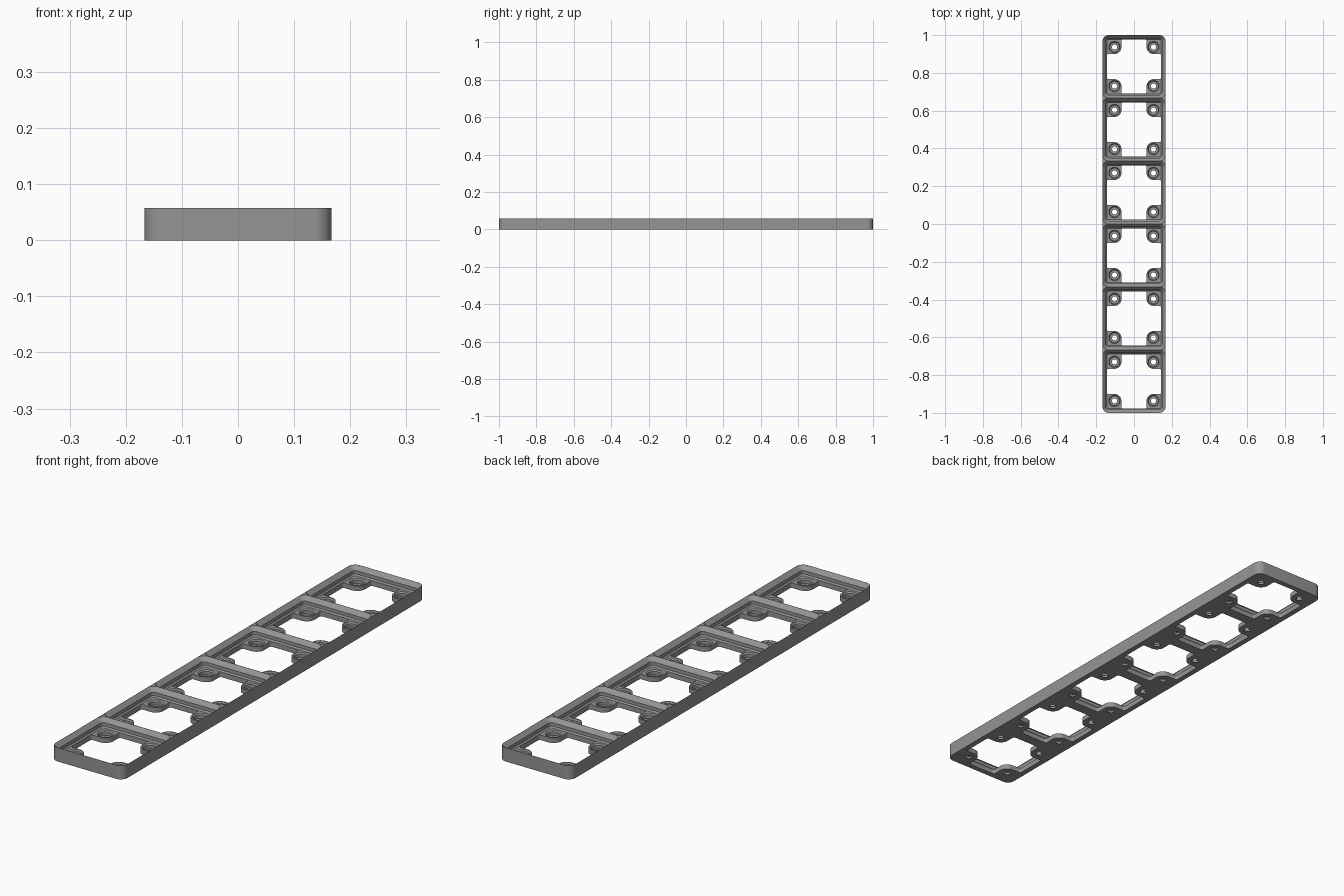
import bpy, bmesh
from math import sin, cos, radians, pi

if "Cube" in bpy.data.objects:
    bpy.data.objects.remove(bpy.data.objects["Cube"])

S = 2 / 252            # millimetres to units
CELL, CELLS = 42, 6
FLOOR, TOP = 2.65, 7.3
PAD = 4.6              # radius of the pad around each hole
CENTRES = [(i - (CELLS - 1) / 2) * CELL for i in range(CELLS)]


def arc(cx, cy, r, a0, a1, n=8):
    return [(cx + r * cos(radians(a0 + (a1 - a0) * i / n)),
             cy + r * sin(radians(a0 + (a1 - a0) * i / n))) for i in range(n + 1)]


def rounded_rect(w, h, r, n=10):
    x, y = w / 2 - r, h / 2 - r
    return (arc(x, y, r, 0, 90, n) + arc(-x, y, r, 90, 180, n)
            + arc(-x, -y, r, 180, 270, n) + arc(x, -y, r, 270, 360, n))


def circle(r, n=40):
    return [(r * cos(2 * pi * i / n), r * sin(2 * pi * i / n)) for i in range(n)]


def opening_outline():
    h, e = 18.1, 13 - PAD - 1
    quarter = arc(h - 1, e, 1, 0, 90, 5) + arc(13, 13, PAD, 270, 180, 12) + arc(e, h - 1, 1, 0, 90, 5)
    pts = []
    for k in range(4):
        c, s = [(1, 0), (0, 1), (-1, 0), (0, -1)][k]
        pts += [(x * c - y * s, x * s + y * c) for x, y in quarter]
    return pts


def loft(bm, sections, cx=0, cy=0):
    """Closed solid through a stack of (outline, z) sections."""
    rings = [[bm.verts.new(((x + cx) * S, (y + cy) * S, z * S)) for x, y in pts]
             for pts, z in sections]
    for a, b in zip(rings, rings[1:]):
        for i in range(len(a)):
            j = (i + 1) % len(a)
            bm.faces.new((a[i], a[j], b[j], b[i]))
    bm.faces.new(rings[0][::-1])
    bm.faces.new(rings[-1])


def solid(name, sections, places):
    bm = bmesh.new()
    for cx, cy in places:
        loft(bm, sections, cx, cy)
    mesh = bpy.data.meshes.new(name)
    bm.to_mesh(mesh)
    bm.free()
    obj = bpy.data.objects.new(name, mesh)
    bpy.context.collection.objects.link(obj)
    return obj


# Outer block
plate = solid("grid_baseplate", [(rounded_rect(CELL, CELL * CELLS, 4), 0),
                                 (rounded_rect(CELL, CELL * CELLS, 4), TOP)], [(0, 0)])
cells = [(0, y) for y in CENTRES]
holes = [(sx * 13, y + sy * 13) for y in CENTRES for sx in (-1, 1) for sy in (-1, 1)]

# Stepped pockets with sloped lips
lip = rounded_rect(41.9, 41.9, 3.95)
pockets = solid("pocket_cutter", [
    (rounded_rect(36.3, 36.3, 1.15), FLOOR), (rounded_rect(37.7, 37.7, 1.85), FLOOR + 0.7),
    (rounded_rect(37.7, 37.7, 1.85), FLOOR + 2.5), (lip, TOP), (lip, TOP + 1)], cells)
# Floor openings that leave four corner pads
openings = solid("opening_cutter", [(opening_outline(), -1), (opening_outline(), FLOOR + 0.6)], cells)
# Chamfered recesses with through holes
recesses = solid("hole_cutter", [
    (circle(1.7), -1), (circle(1.7), 0.3), (circle(3.25), 0.3),
    (circle(3.25), FLOOR - 0.6), (circle(3.85), FLOOR), (circle(3.85), FLOOR + 0.5)], holes)

bpy.context.view_layer.objects.active = plate
plate.select_set(True)
for cutter in (pockets, openings, recesses):
    mod = plate.modifiers.new(cutter.name, 'BOOLEAN')
    mod.operation, mod.solver, mod.object = 'DIFFERENCE', 'EXACT', cutter
    bpy.ops.object.modifier_apply(modifier=mod.name)
    bpy.data.objects.remove(cutter)

grey = bpy.data.materials.new("mid grey")
grey.diffuse_color = (0.3, 0.3, 0.3, 1)
grey.use_nodes = True
grey.node_tree.nodes["Principled BSDF"].inputs["Base Color"].default_value = grey.diffuse_color
plate.data.materials.clear()
plate.data.materials.append(grey)
bpy.ops.object.shade_smooth_by_angle(angle=radians(30))
